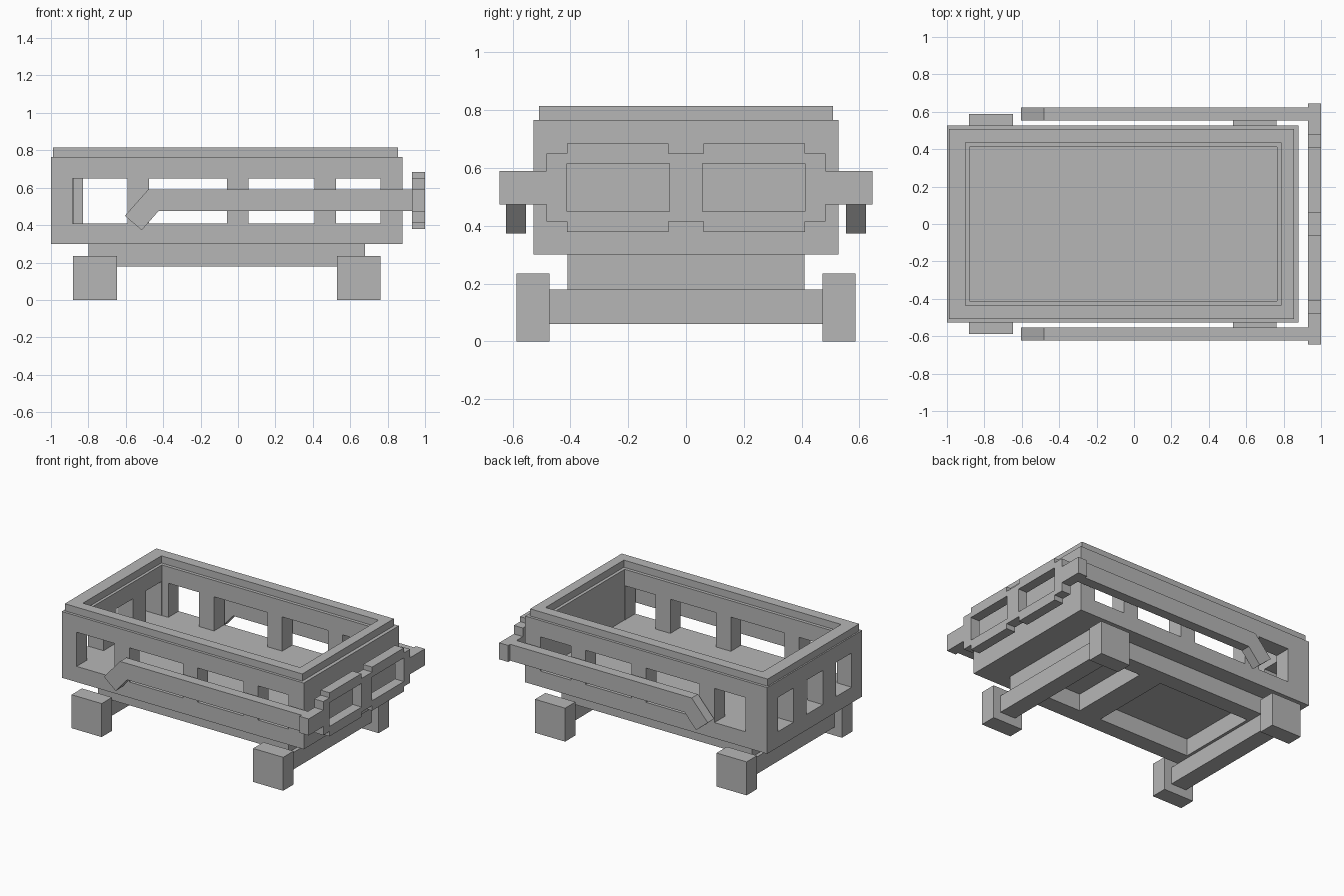
import bpy
import bmesh
from mathutils import Vector

cube = bpy.data.objects.get("Cube")
if cube:
    bpy.data.objects.remove(cube, do_unlink=True)

grey = bpy.data.materials.new("plain grey")
grey.use_nodes = True
COLOUR = (0.47, 0.47, 0.47, 1)
grey.diffuse_color = COLOUR
grey.node_tree.nodes["Principled BSDF"].inputs["Base Color"].default_value = COLOUR


def finish(name, bm):
    bmesh.ops.recalc_face_normals(bm, faces=bm.faces)
    mesh = bpy.data.meshes.new(name)
    bm.to_mesh(mesh)
    bm.free()
    mesh.materials.append(grey)
    obj = bpy.data.objects.new(name, mesh)
    bpy.context.collection.objects.link(obj)
    return obj


def box(name, xs, ys, zs):
    """Box given by its range on each axis."""
    bm = bmesh.new()
    bmesh.ops.create_cube(bm, size=1)
    for v in bm.verts:
        v.co = [r[0] if c < 0 else r[1] for c, r in zip(v.co, (xs, ys, zs))]
    return finish(name, bm)


def prism(name, points, offset):
    """Extrude a flat outline along an offset."""
    bm = bmesh.new()
    face = bm.faces.new([bm.verts.new(p) for p in points])
    out = bmesh.ops.extrude_face_region(bm, geom=[face], use_keep_orig=True)
    verts = [g for g in out["geom"] if isinstance(g, bmesh.types.BMVert)]
    bmesh.ops.translate(bm, verts=verts, vec=Vector(offset))
    return finish(name, bm)


def cut(obj, cutters):
    """Subtract the cutters, bake the result and discard them."""
    for c in cutters:
        mod = obj.modifiers.new("cut", "BOOLEAN")
        mod.operation, mod.solver, mod.object = "DIFFERENCE", "EXACT", c
    bpy.context.view_layer.update()
    baked = bpy.data.meshes.new_from_object(
        obj.evaluated_get(bpy.context.evaluated_depsgraph_get()))
    obj.modifiers.clear()
    obj.data = baked
    for c in cutters:
        bpy.data.objects.remove(c, do_unlink=True)


def sym(w):
    return (-w, w)


# Body shell with open top and window openings
SILL, HEAD = 0.41, 0.65
win = (SILL, HEAD)
body = box("body_shell", (-1, 0.88), sym(0.527), (0.3, 0.765))
cutters = [box("cavity", (-0.88, 0.765), sym(0.412), (SILL, 0.9))]
for side, rear_edge in ((-1, -0.885), (1, -0.83)):
    ys = sorted((side * 0.38, side * 0.6))
    for xs in ((rear_edge, -0.59), (-0.475, -0.06), (0.055, 0.41), (0.525, 0.763)):
        cutters.append(box("side_window", xs, ys, win))
for ys in ((-0.41, -0.235), (-0.09, 0.09), (0.235, 0.41)):
    cutters.append(box("end_window", (-1.1, -0.85), ys, win))
cut(body, cutters)

# Rim on top of the walls
rim = box("top_rim", (-0.99, 0.855), sym(0.508), (0.765, 0.815))
cut(rim, [box("rim_hole", (-0.9, 0.787), sym(0.435), (0.7, 0.9))])

# Chassis frame
CH = (0.18, 0.3)
for side, name in ((-1, "right"), (1, "left")):
    box(name + "_chassis_beam", (-0.8, 0.68), sorted((side * 0.295, side * 0.41)), CH)
for name, xs in (("rear", (-0.8, -0.685)), ("middle", (0.03, 0.2)), ("front", (0.565, 0.68))):
    box(name + "_cross_beam", xs, sym(0.295), CH)

# Axles and block wheels
for name, x in (("rear", -0.765), ("front", 0.645)):
    box(name + "_axle", (x - 0.06, x + 0.06), sym(0.472), (0.06, 0.18))
    for side in (-1, 1):
        box(name + "_wheel", (x - 0.117, x + 0.117),
            sorted((side * 0.472, side * 0.587)), (0, 0.235))

# Side rails with a bent rear end
rail = ((0.93, 0.59), (-0.48, 0.59), (-0.605, 0.45), (-0.515, 0.373),
        (-0.425, 0.475), (0.93, 0.475))
for side in (-1, 1):
    prism("side_rail", [(x, side * 0.553, z) for x, z in rail], (0, side * 0.07, 0))

# Stepped bumper guard with two openings, outline mirrored top and side
MID = 0.532
quarter = ((0.06, 0.118), (0.06, 0.153), (0.412, 0.153), (0.412, 0.118),
           (0.482, 0.118), (0.482, 0.058), (0.645, 0.058))
half = [(y, h) for y, h in quarter] + [(y, -h) for y, h in reversed(quarter)]
outline = half + [(-y, h) for y, h in reversed(half)]
guard = prism("bumper_guard", [(0.93, y, MID + h) for y, h in outline], (0.07, 0, 0))
cut(guard, [box("opening", (0.9, 1.1), ys, (0.449, 0.615))
            for ys in ((-0.412, -0.057), (0.057, 0.412))])
